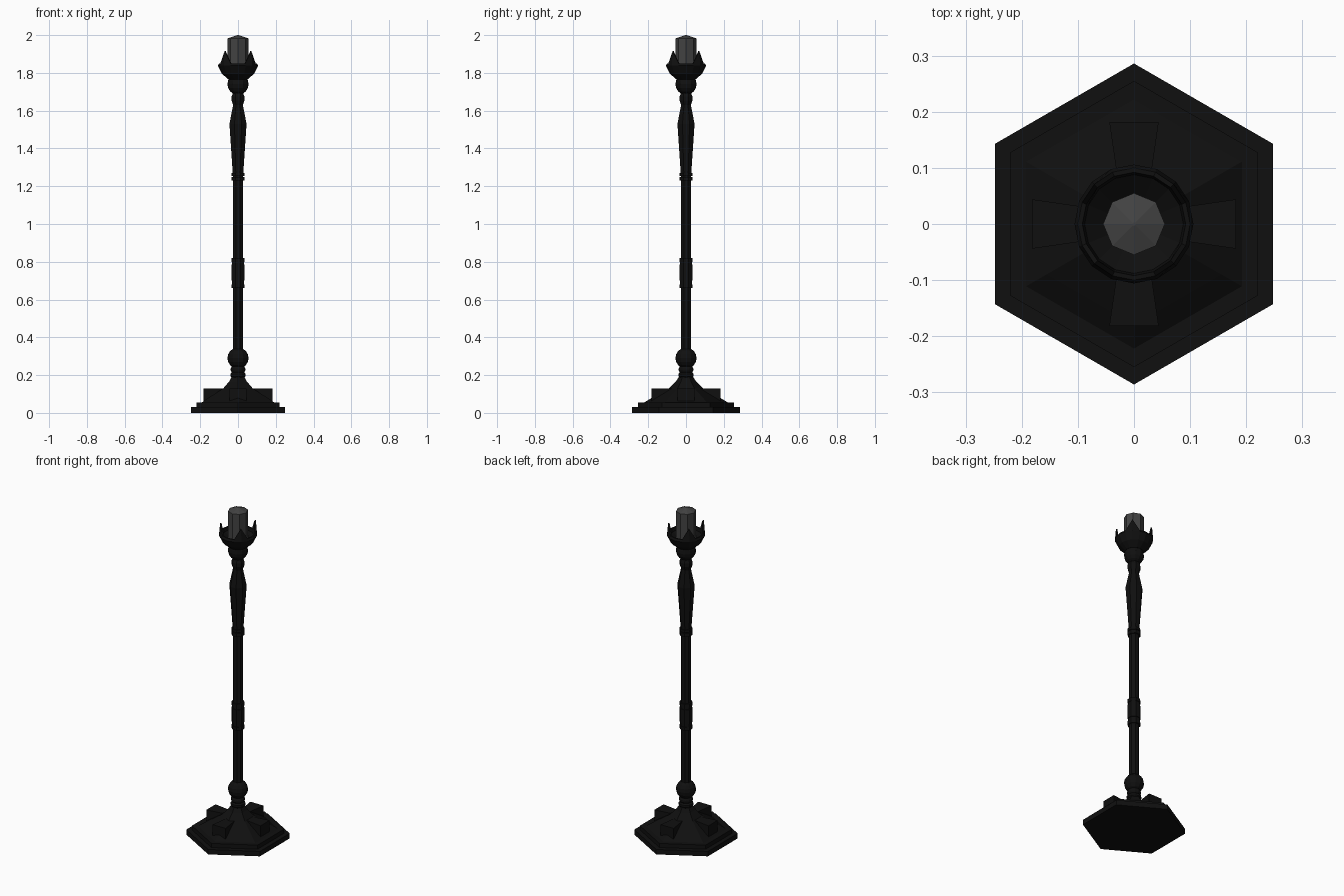
import bpy, bmesh
from math import sin, cos, pi

if "Cube" in bpy.data.objects:
    bpy.data.objects.remove(bpy.data.objects["Cube"])

def material(name, v):
    m = bpy.data.materials.new(name)
    m.diffuse_color = (v, v, v, 1)
    m.use_nodes = True
    m.node_tree.nodes["Principled BSDF"].inputs["Base Color"].default_value = m.diffuse_color
    return m

IRON = material("dark_iron", 0.005)
WAX = material("grey_wax", 0.055)

def finish(name, bm, mat, smooth=False):
    bmesh.ops.recalc_face_normals(bm, faces=bm.faces)
    for f in bm.faces:
        f.smooth = smooth
    me = bpy.data.meshes.new(name)
    bm.to_mesh(me)
    bm.free()
    me.materials.append(mat)
    ob = bpy.data.objects.new(name, me)
    bpy.context.collection.objects.link(ob)
    return ob

def lathe(name, profile, sides, mat=IRON, turn=0.0, lift=None, smooth=False):
    """Revolve (radius, z) points; lift(point_index, side) raises single vertices."""
    bm = bmesh.new()
    rings = []
    for i, (r, z) in enumerate(profile):
        ring = []
        for s in range(sides):
            a = turn + 2 * pi * s / sides
            dz = lift(i, s) if lift else 0
            ring.append(bm.verts.new((r * cos(a), r * sin(a), z + dz)))
        rings.append(ring)
    for lo, hi in zip(rings, rings[1:]):
        for s in range(sides):
            n = (s + 1) % sides
            bm.faces.new((lo[s], lo[n], hi[n], hi[s]))
    bm.faces.new(rings[0])
    bm.faces.new(rings[-1])
    return finish(name, bm, mat, smooth)

def ball(z0, r, steps=6, a0=-1.1, a1=1.1):
    """Profile points for a rounded knob."""
    return [(r * cos(a0 + (a1 - a0) * i / steps), z0 + r * sin(a0 + (a1 - a0) * i / steps))
            for i in range(steps + 1)]

# Hexagonal stepped base with flared foot
lathe("base_step_lower", [(0.286, 0), (0.286, 0.03)], 6, turn=pi / 2)
lathe("base_step_upper", [(0.255, 0.03), (0.255, 0.055)], 6, turn=pi / 2)
lathe("base_flare", [(0.222, 0.055), (0.18, 0.08), (0.09, 0.13), (0.055, 0.165), (0.035, 0.195)],
      6, turn=pi / 2)

# Four tapered blocks on the base
for k in range(4):
    a = k * pi / 2
    bm = bmesh.new()
    rings = []
    for z in (0.05, 0.13):
        rings.append([bm.verts.new((x * cos(a) - y * sin(a), x * sin(a) + y * cos(a), z))
                      for x, y in ((0.05, -0.025), (0.182, -0.044), (0.182, 0.044), (0.05, 0.025))])
    for s in range(4):
        n = (s + 1) % 4
        bm.faces.new((rings[0][s], rings[0][n], rings[1][n], rings[1][s]))
    bm.faces.new(rings[0])
    bm.faces.new(rings[1])
    finish("base_block_%d" % (k + 1), bm, IRON)

# Lower neck rings and ball
lathe("lower_neck", [(0.033, 0.185), (0.041, 0.195), (0.041, 0.207), (0.033, 0.215),
                     (0.039, 0.225), (0.039, 0.235), (0.03, 0.25)], 12)
lathe("lower_ball", ball(0.29, 0.056), 12)

# Shaft and its collars
lathe("shaft", [(0.028, 0.25), (0.028, 1.3)], 8, turn=pi / 8)
for name, z0, z1 in (("collar_low", 0.66, 0.68), ("collar_middle", 0.70, 0.785),
                     ("collar_high", 0.80, 0.82), ("collar_top_low", 1.23, 1.25),
                     ("collar_top_high", 1.255, 1.27)):
    lathe(name, [(0.037, z0), (0.037, z1)], 8, turn=pi / 8)
lathe("collar_core", [(0.033, 0.67), (0.033, 0.81)], 8, turn=pi / 8)

# Tapered upper grip and upper knobs
lathe("upper_grip", [(0.03, 1.265), (0.049, 1.53), (0.028, 1.63), (0.037, 1.655),
                     (0.037, 1.675), (0.026, 1.70)], 8, turn=pi / 8)
lathe("upper_ball", ball(1.74, 0.056), 12)

# Cup with four pointed petals on the diagonals
def petal(i, s):
    return 0.065 if i in (3, 4) and s % 4 == 2 else 0

lathe("petal_cup", [(0.05, 1.765), (0.085, 1.795), (0.106, 1.838), (0.1, 1.85),
                    (0.092, 1.85), (0.088, 1.83), (0.05, 1.80)], 16, lift=petal)

# Candle with a shallow point on top
lathe("candle", [(0.055, 1.795), (0.055, 1.983), (0.003, 1.999)], 8, WAX)
for o in bpy.data.objects["candle"].data.vertices:
    if o.co.z > 1.99:
        o.co.z = 2.0 if abs(o.co.x) < 0.01 else o.co.z
